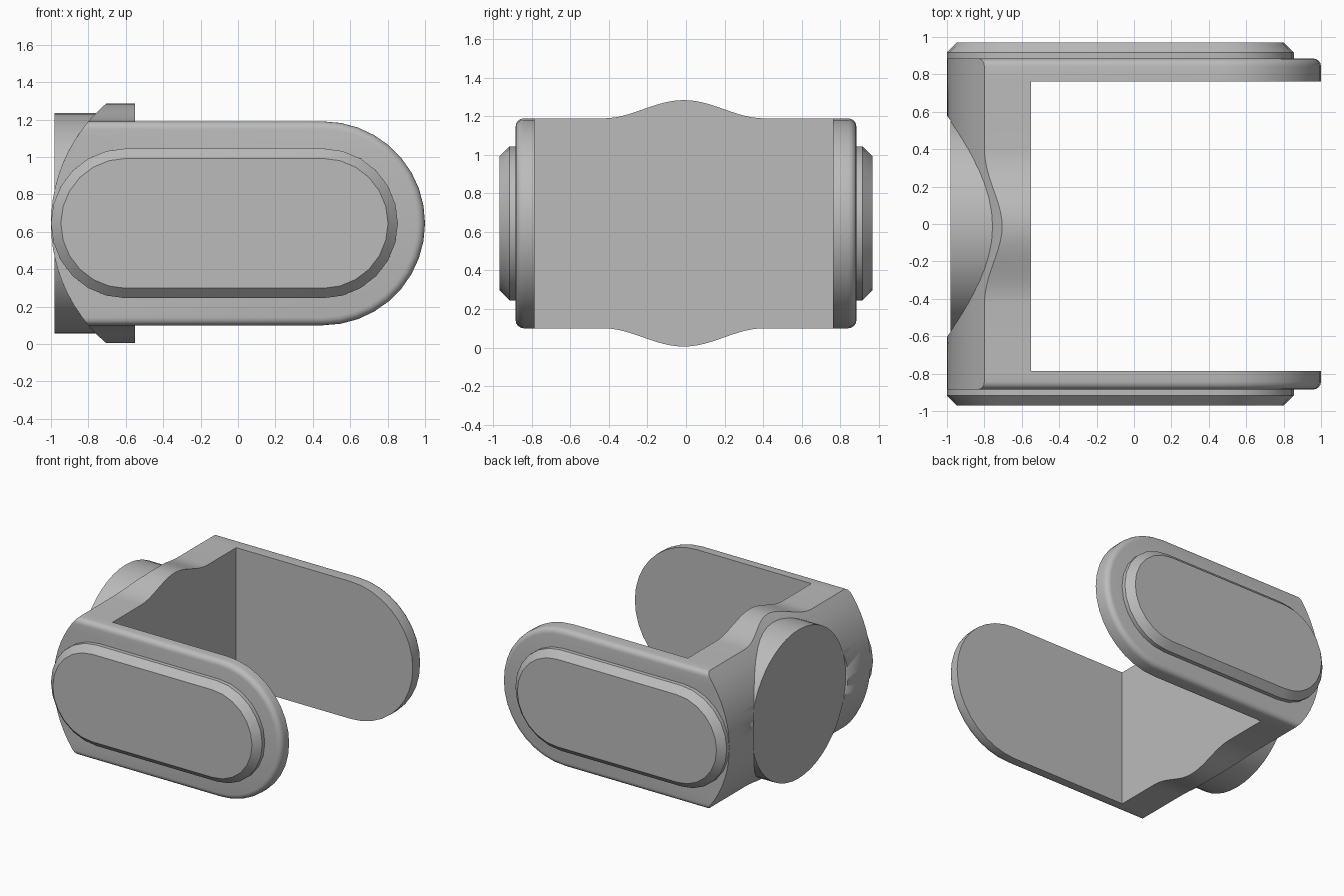
import bpy, bmesh
from math import sin, cos, pi, sqrt, radians

if "Cube" in bpy.data.objects:
    bpy.data.objects.remove(bpy.data.objects["Cube"], do_unlink=True)

ZC = 0.645        # mid height
YC = -0.012       # middle of the gap
HALF = 0.545      # half height of the arms
BACK_R = 0.842    # radius of the curved back
INNER = 0.775     # half gap between the arms
OUTER = 0.885
FRONT_X = -0.55

grey = bpy.data.materials.new("light grey")
grey.use_nodes = True
grey.diffuse_color = (0.5, 0.5, 0.5, 1)
grey.node_tree.nodes["Principled BSDF"].inputs["Base Color"].default_value = (0.5, 0.5, 0.5, 1)


def loft(name, rings):
    """Solid skinned over matching rings of points, capped at both ends."""
    bm = bmesh.new()
    loops = [[bm.verts.new(p) for p in ring] for ring in rings]
    for a, b in zip(loops, loops[1:]):
        for i in range(len(a)):
            j = (i + 1) % len(a)
            bm.faces.new((a[i], a[j], b[j], b[i]))
    bm.faces.new(loops[0])
    bm.faces.new(loops[-1])
    bmesh.ops.recalc_face_normals(bm, faces=bm.faces)
    mesh = bpy.data.meshes.new(name)
    bm.to_mesh(mesh)
    bm.free()
    mesh.materials.append(grey)
    obj = bpy.data.objects.new(name, mesh)
    bpy.context.collection.objects.link(obj)
    bpy.ops.object.select_all(action='DESELECT')
    obj.select_set(True)
    bpy.context.view_layer.objects.active = obj
    bpy.ops.object.shade_smooth_by_angle(angle=radians(35))
    return obj


def back_arc(h, n=16):
    """Curved back from bottom to top, clipped to half height h."""
    heights = [h * (2 * i / n - 1) for i in range(n + 1)]
    return [(BACK_R - 1 - sqrt(BACK_R ** 2 - d * d), ZC + d) for d in heights]


def round_end(cx, r, start, n):
    """Half circle in the side plane, turning clockwise from the start angle."""
    return [(cx + r * cos(start - pi * i / n), ZC + r * sin(start - pi * i / n))
            for i in range(n + 1)]


def arm_outline(inset):
    h = HALF - inset
    return back_arc(h) + round_end(1 - HALF, h, pi / 2, 18)


def pad_outline(inset):
    r = 0.40 - inset
    return round_end(-0.60, r, -pi / 2, 12) + round_end(0.455, r, pi / 2, 12)


def at_y(outline, y):
    return [(x, y, z) for x, z in outline]


# Two arms with rounded outer rims, each carrying a raised chamfered pad
BEVEL = 0.042
for side, label in ((-1, "right"), (1, "left")):
    rings = [at_y(arm_outline(0), YC + side * INNER)]
    for k in range(5):
        a = k / 4 * pi / 2
        rings.append(at_y(arm_outline(BEVEL * (1 - cos(a))),
                          side * (OUTER - BEVEL + BEVEL * sin(a))))
    loft(label + "_arm", rings)
    loft(label + "_pad", [at_y(pad_outline(i), side * y)
                          for i, y in ((0, 0.86), (0, 0.917), (0.053, 0.97))])

# Spine joining the arms, swelling above and below the disc
BULGE, SPREAD, STEPS = 0.095, 0.42, 24
offsets = [-INNER] + [SPREAD * (2 * i / STEPS - 1) for i in range(STEPS + 1)] + [INNER]
rings = []
for d in offsets:
    swell = BULGE * (1 + cos(pi * d / SPREAD)) / 2 if abs(d) < SPREAD else 0
    h = HALF + swell
    outline = back_arc(h) + [(FRONT_X, ZC + h), (FRONT_X, ZC - h)]
    rings.append(at_y(outline, YC + d))
spine = loft("spine", rings)


def disc(name, x0, x1, r, n=48):
    return loft(name, [[(x, YC + r * cos(2 * pi * i / n), ZC + r * sin(2 * pi * i / n))
                        for i in range(n)] for x in (x0, x1)])


# Flat round boss set into the back of the spine
disc("back_disc", -0.98, -0.60, 0.59)
cutter = disc("disc_recess_cutter", -1.10, -0.975, 0.592)
cutter.hide_render = True
cutter.hide_viewport = True
cut = spine.modifiers.new("disc recess", 'BOOLEAN')
cut.operation = 'DIFFERENCE'
cut.solver = 'EXACT'
cut.object = cutter
